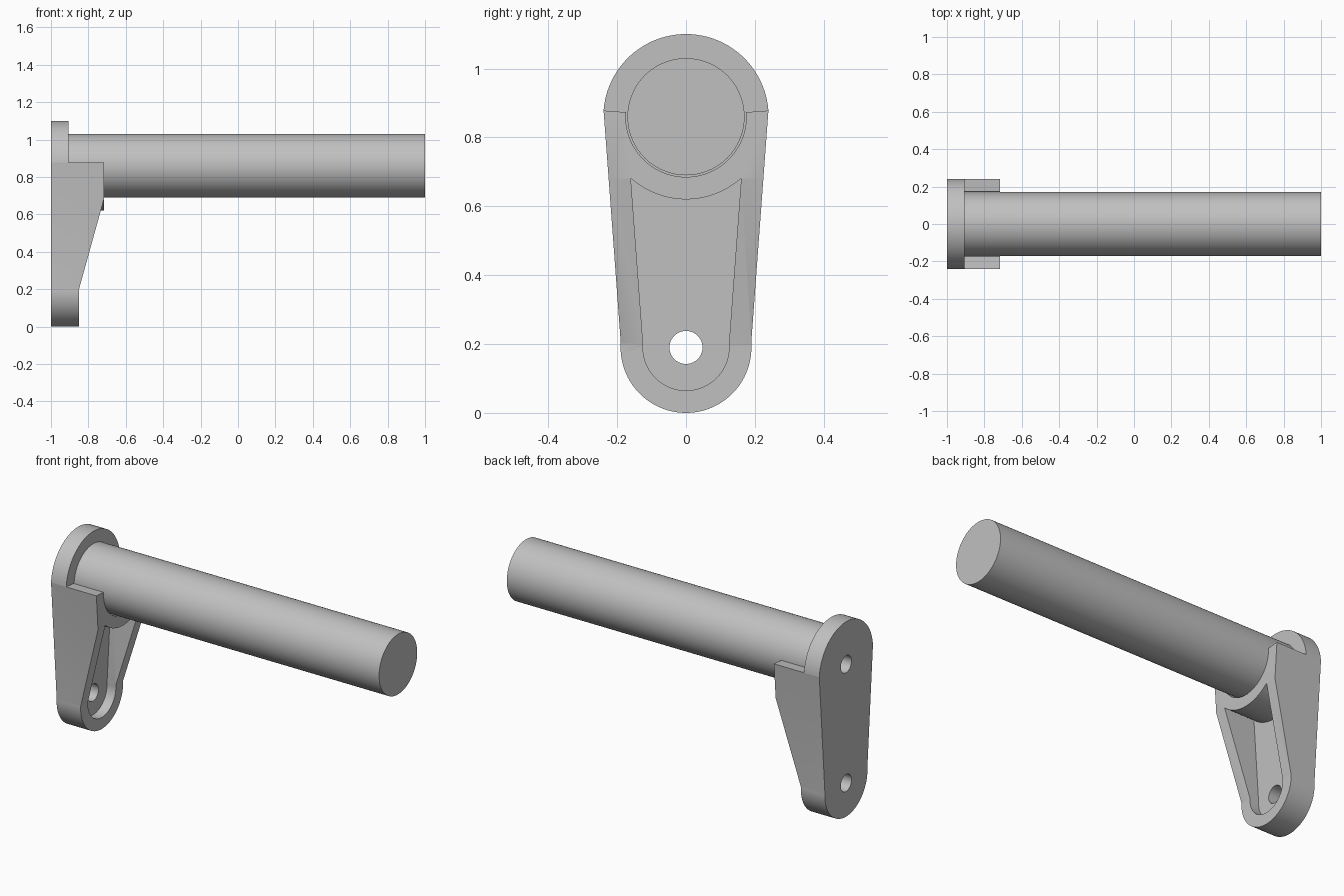
import bpy, bmesh, math
from mathutils import Vector

cube = bpy.data.objects.get("Cube")
if cube:
    bpy.data.objects.remove(cube, do_unlink=True)

# Main dimensions
BACK, PLATE, FRONT = -1.0, -0.905, -0.717
TOP_Z, TOP_R = 0.86, 0.24
LOW_Z, LOW_R = 0.19, 0.19
WALL, ROD_R, HOLE_R = 0.065, 0.17, 0.048
TILT = math.asin((TOP_R - LOW_R) / (TOP_Z - LOW_Z))

metal = bpy.data.materials.new("light grey metal")
metal.use_nodes = True
colour = (0.53, 0.53, 0.53, 1)
metal.diffuse_color = colour
metal.node_tree.nodes["Principled BSDF"].inputs["Base Color"].default_value = colour


def prism(name, points, offset):
    """Closed solid: a planar outline swept along an offset."""
    bm = bmesh.new()
    face = bm.faces.new([bm.verts.new(p) for p in points])
    swept = bmesh.ops.extrude_face_region(bm, geom=[face])["geom"]
    verts = [v for v in swept if isinstance(v, bmesh.types.BMVert)]
    bmesh.ops.translate(bm, verts=verts, vec=Vector(offset))
    bmesh.ops.recalc_face_normals(bm, faces=bm.faces)
    mesh = bpy.data.meshes.new(name)
    bm.to_mesh(mesh)
    bm.free()
    mesh.materials.append(metal)
    obj = bpy.data.objects.new(name, mesh)
    bpy.context.collection.objects.link(obj)
    return obj


def along_x(name, outline, x0, x1):
    return prism(name, [(x0, y, z) for y, z in outline], (x1 - x0, 0, 0))


def arc(z, r, start, end, steps):
    angles = [start + (end - start) * i / steps for i in range(steps + 1)]
    return [(r * math.cos(a), z + r * math.sin(a)) for a in angles]


def cylinder(name, z, r, x0, x1, steps=96):
    return along_x(name, arc(z, r, 0, math.tau, steps)[:-1], x0, x1)


def tapered(inset):
    """Two circles joined by their tangent lines."""
    return (arc(TOP_Z, TOP_R - inset, TILT, math.pi - TILT, 48)
            + arc(LOW_Z, LOW_R - inset, math.pi - TILT, math.tau + TILT, 48))


def combine(target, tool, operation):
    mod = target.modifiers.new("combine", "BOOLEAN")
    mod.operation, mod.solver, mod.object = operation, "EXACT", tool
    tool.hide_render = True
    bpy.context.view_layer.objects.active = target
    bpy.ops.object.modifier_apply(modifier=mod.name)
    bpy.data.objects.remove(tool, do_unlink=True)


# Bracket blank
bracket = along_x("bracket", tapered(0), BACK, FRONT)

# Pocket and sloping front edge, leaving the round boss under the rod
relief = along_x("relief_cutter", tapered(WALL), PLATE, -0.5)
slope = [(-0.85, -0.1), (-0.85, 0.2), (FRONT, 0.68), (-0.55, 0.68), (-0.55, -0.1)]
combine(relief, prism("slope_cutter", [(x, -0.4, z) for x, z in slope], (0, 0.8, 0)), "UNION")
combine(relief, cylinder("boss_keeper", TOP_Z, TOP_R, -1.1, -0.4), "DIFFERENCE")
combine(bracket, relief, "DIFFERENCE")

# Open-topped socket: bore plus everything above the radial shoulders
rise = TOP_Z + 0.5 * math.tan(TILT)
above = [(0, TOP_Z), (0.5, rise), (0.5, 1.3), (-0.5, 1.3), (-0.5, rise)]
socket = along_x("socket_cutter", above, PLATE, -0.5)
combine(socket, cylinder("bore_cutter", TOP_Z, ROD_R + 0.005, PLATE, -0.5), "UNION")
combine(bracket, socket, "DIFFERENCE")

# Rod seated against the plate
rod = cylinder("rod", TOP_Z, ROD_R, PLATE, 1.0)

# Screw holes
for z in (LOW_Z, TOP_Z):
    combine(bracket, cylinder("hole_cutter", z, HOLE_R, -1.1, -0.8, 40), "DIFFERENCE")
combine(rod, cylinder("rod_hole_cutter", TOP_Z, HOLE_R, -1.1, -0.7, 40), "DIFFERENCE")

# Smooth curved faces, keep edges sharp
bpy.ops.object.select_all(action="DESELECT")
for obj in (bracket, rod):
    obj.select_set(True)
bpy.context.view_layer.objects.active = bracket
bpy.ops.object.shade_smooth_by_angle(angle=math.radians(25))
